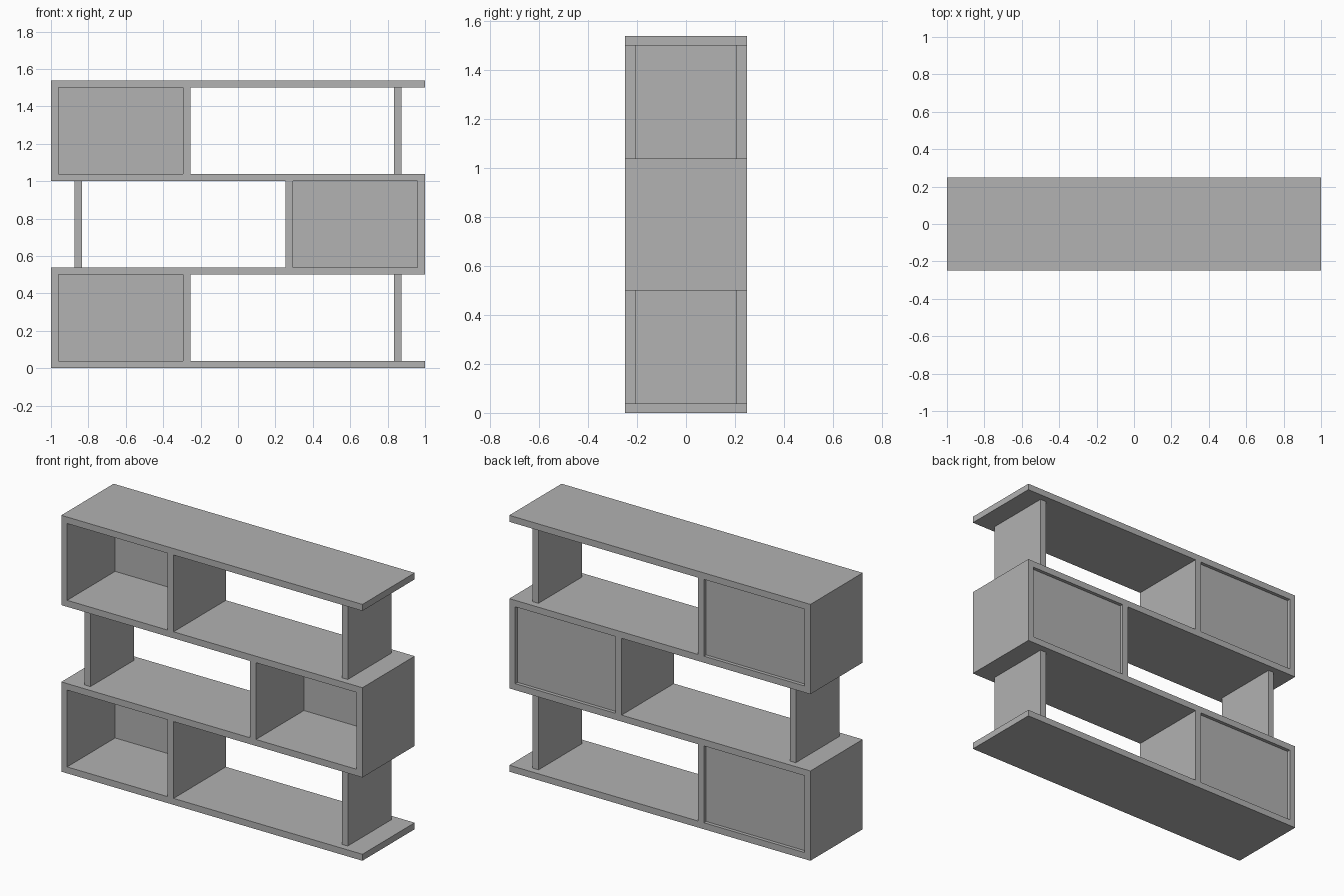
import bpy
import bmesh
from mathutils import Matrix, Vector

cube = bpy.data.objects.get("Cube")
if cube:
    bpy.data.objects.remove(cube, do_unlink=True)

# Single plain grey finish
GREY = (0.445, 0.445, 0.445, 1.0)
finish = bpy.data.materials.new("grey_finish")
finish.use_nodes = True
finish.diffuse_color = GREY
finish.node_tree.nodes["Principled BSDF"].inputs["Base Color"].default_value = GREY


def board(name, x, y, z):
    """Flat-faced box spanning the given (low, high) ranges."""
    spans = (x, y, z)
    size = Vector([abs(b - a) for a, b in spans])
    centre = Vector([(a + b) / 2 for a, b in spans])
    bm = bmesh.new()
    bmesh.ops.create_cube(bm, size=1, matrix=Matrix.Diagonal(size).to_4x4())
    mesh = bpy.data.meshes.new(name)
    bm.to_mesh(mesh)
    bm.free()
    mesh.materials.append(finish)
    obj = bpy.data.objects.new(name, mesh)
    obj.location = centre
    bpy.context.collection.objects.link(obj)
    return obj


THICK = 0.039        # board thickness
PITCH = 0.5          # height from one shelf to the next
DEPTH = 0.248        # half depth
FULL = (-DEPTH, DEPTH)
TIERS = ("lower", "middle", "upper")

# Full-width shelves
for i, label in enumerate(("bottom", "second", "third", "top")):
    board(label + "_shelf", (-1, 1), FULL, (i * PITCH, i * PITCH + THICK))

# Each tier has a backed box at one end and a narrow post at the other
for i, label in enumerate(TIERS):
    side = 1 if i % 2 else -1
    z = (i * PITCH + THICK, (i + 1) * PITCH)

    def part(name, inner, outer, y):
        board(label + "_" + name, (side * inner, side * outer), y, z)

    part("box_side", 1 - THICK, 1, FULL)
    part("box_divider", 0.254, 0.254 + THICK, FULL)
    part("box_back", 0.254 + THICK, 1 - THICK, (0.207, 0.227))
    part("support_post", -0.835, -0.835 - THICK, (-0.207, 0.207))
